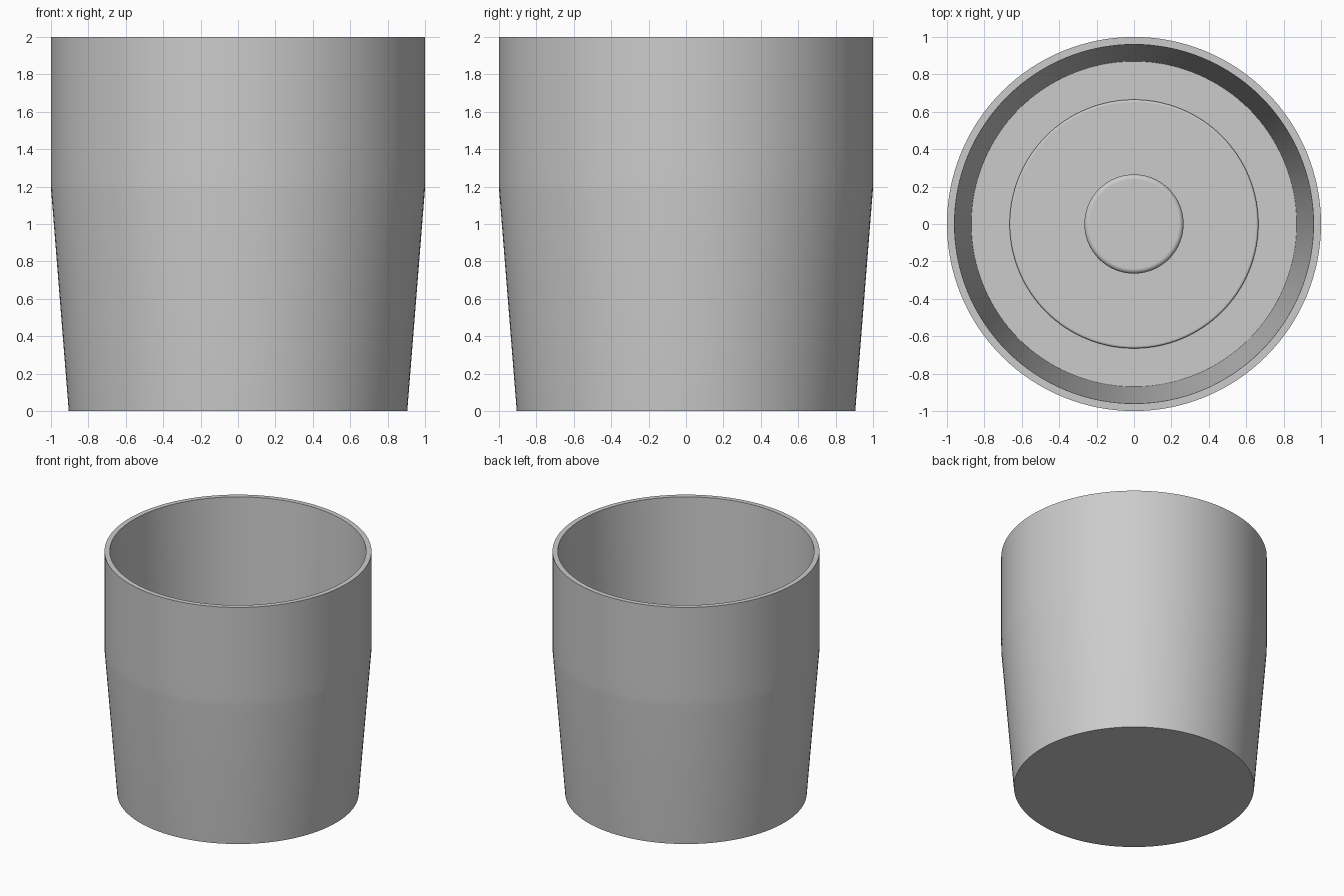
import bpy
import math

if "Cube" in bpy.data.objects:
    bpy.data.objects.remove(bpy.data.objects["Cube"])

# One plain grey for everything
grey = bpy.data.materials.new("plain_grey")
grey.use_nodes = True
colour = (0.6, 0.6, 0.6, 1)
grey.diffuse_color = colour
grey.node_tree.nodes["Principled BSDF"].inputs["Base Color"].default_value = colour


def lathe(name, profile, sides=128, centre=(0, 0)):
    """Revolve (radius, height) points about z; radius 0 makes a pole."""
    verts, rings, faces = [], [], []
    for r, z in profile:
        n = 1 if r == 0 else sides
        rings.append([len(verts) + i for i in range(n)])
        for i in range(n):
            a = math.tau * i / sides
            verts.append((r * math.cos(a), r * math.sin(a), z))
    for low, high in zip(rings, rings[1:]):
        for i in range(sides):
            j = (i + 1) % sides
            if len(low) == 1:
                faces.append((low[0], high[j], high[i]))
            elif len(high) == 1:
                faces.append((low[i], low[j], high[0]))
            else:
                faces.append((low[i], low[j], high[j], high[i]))
    mesh = bpy.data.meshes.new(name)
    mesh.from_pydata(verts, [], faces)
    mesh.materials.append(grey)
    obj = bpy.data.objects.new(name, mesh)
    bpy.context.collection.objects.link(obj)
    obj.location = (*centre, 0)
    bpy.ops.object.select_all(action='DESELECT')
    obj.select_set(True)
    bpy.context.view_layer.objects.active = obj
    bpy.ops.object.shade_smooth_by_angle(angle=math.radians(35))
    return obj


def rounded_edge(radius, top, fillet):
    """Quarter-round profile, ending in a narrow flat that keeps the top flat."""
    steps = [math.pi / 2 * i / 6 for i in range(7)]
    edge = [(radius - fillet + fillet * math.cos(a),
             top - fillet + fillet * math.sin(a)) for a in steps]
    return edge + [(radius - fillet - 0.004, top)]


# Cup and stepped floor in one skin: straight upper band, tapered lower body,
# conical inside, then a low plate and a round boss
FLOOR = 0.06
PLATE = FLOOR + 0.03
BOSS = FLOOR + 0.1
lathe("cup_body", [
    (0, 0), (0.905, 0), (0.999, 1.18), (1, 1.22), (1, 1.34), (1, 2),
    (0.96, 2), (0.87, FLOOR), (0.665, FLOOR),
    *rounded_edge(0.665, PLATE, 0.012),
    (0.265, PLATE),
    *rounded_edge(0.265, BOSS, 0.025),
    (0, BOSS),
])

# Small round pin set into the boss
lathe("small_pin", [(0.035, BOSS - 0.01), (0.035, BOSS + 0.005), (0, BOSS + 0.005)],
      sides=32, centre=(0.13, 0.11))
